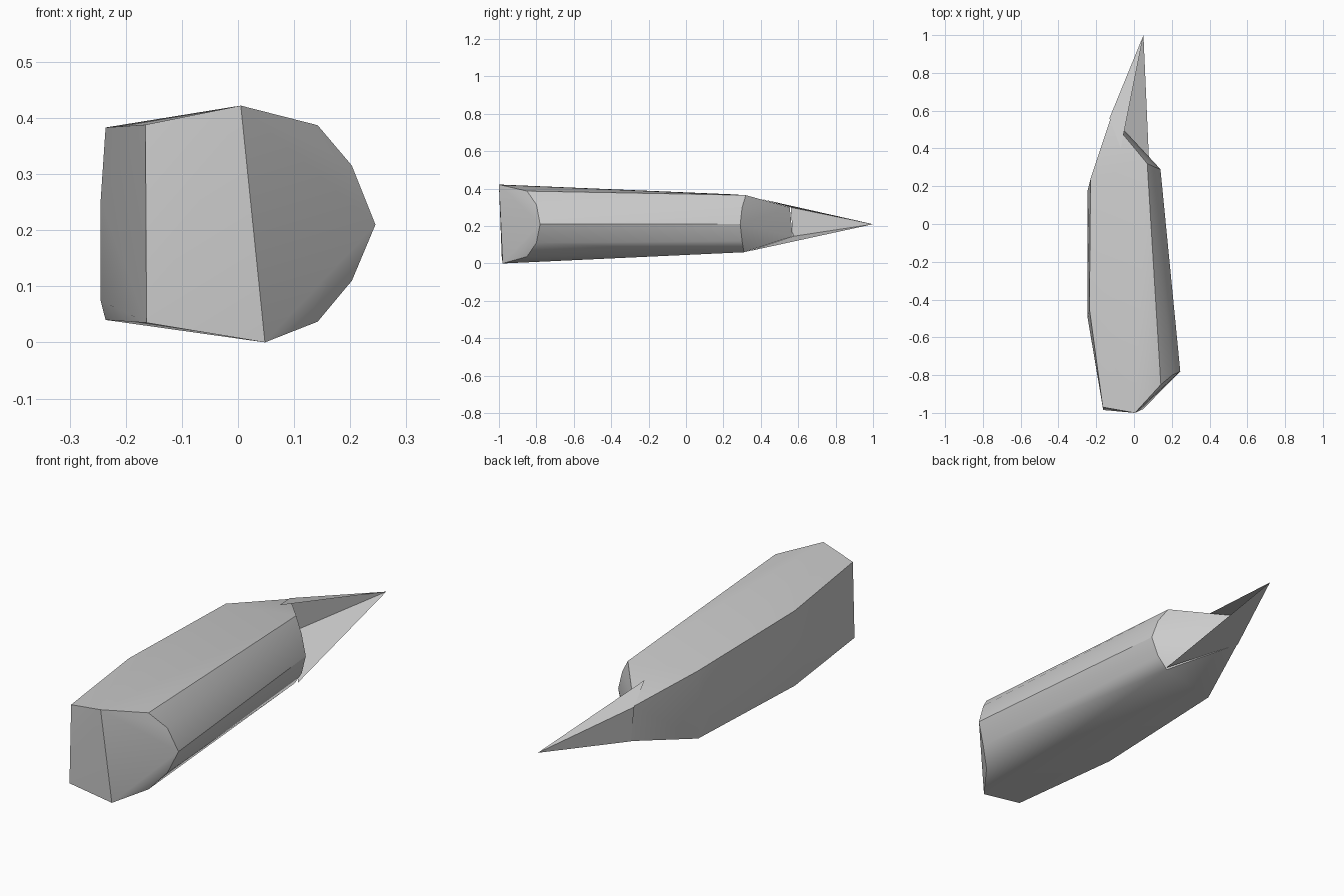
import bpy, bmesh, math

cube = bpy.data.objects.get("Cube")
if cube:
    bpy.data.objects.remove(cube)

# Single stone grey
grey = bpy.data.materials.new("stone_grey")
grey.use_nodes = True
colour = (0.6, 0.6, 0.6, 1)
grey.diffuse_color = colour
grey.node_tree.nodes["Principled BSDF"].inputs["Base Color"].default_value = colour


def add_object(name, bm, angle):
    mesh = bpy.data.meshes.new(name)
    bm.to_mesh(mesh)
    bm.free()
    obj = bpy.data.objects.new(name, mesh)
    bpy.context.collection.objects.link(obj)
    mesh.materials.append(grey)
    bpy.ops.object.select_all(action='DESELECT')
    obj.select_set(True)
    bpy.context.view_layer.objects.active = obj
    bpy.ops.object.shade_smooth_by_angle(angle=math.radians(angle))
    return obj


# Faceted body: top and bottom outlines plus a rounded flank on the +x side
top = [(-0.165, -0.97, 0.388), (0.005, -1.0, 0.422), (0.142, -0.85, 0.387),
       (0.07, 0.32, 0.365), (-0.125, 0.555, 0.3), (-0.23, 0.24, 0.37),
       (-0.236, -0.45, 0.383)]
bottom = [(-0.163, -0.985, 0.035), (0.048, -0.98, 0.0), (0.142, -0.85, 0.037),
          (0.07, 0.31, 0.06), (-0.12, 0.57, 0.145), (-0.23, 0.24, 0.06),
          (-0.236, -0.45, 0.04)]
flank = [(0.203, -0.80, 0.315), (0.245, -0.78, 0.21), (0.203, -0.80, 0.11),
         (0.112, 0.30, 0.30), (0.14, 0.29, 0.21), (0.112, 0.30, 0.12)]
bulge = [(-0.245, -0.5, 0.25), (-0.245, -0.5, 0.075),
         (-0.245, 0.18, 0.25), (-0.245, 0.18, 0.09)]
bm = bmesh.new()
for p in top + bottom + flank + bulge:
    bm.verts.new(p)
hull = bmesh.ops.convex_hull(bm, input=bm.verts[:])
bmesh.ops.delete(bm, geom=list({g for g in hull["geom_interior"] + hull["geom_unused"]
                                if isinstance(g, bmesh.types.BMVert)}), context='VERTS')
bmesh.ops.recalc_face_normals(bm, faces=bm.faces[:])
add_object("body", bm, 30)

# Pointed tail: thin open shell of roof, side wall and floor meeting at the tip
bm = bmesh.new()
tip, wall_top, wall_low, roof_root, floor_root = [bm.verts.new(p) for p in (
    (0.05, 1.0, 0.21), (-0.13, 0.56, 0.3), (-0.122, 0.572, 0.145),
    (-0.07, 0.40, 0.345), (0.08, 0.32, 0.062))]
for face in ((tip, wall_top, roof_root), (tip, wall_low, wall_top),
             (tip, floor_root, wall_low)):
    bm.faces.new(face)
add_object("tail_spike", bm, 20)
